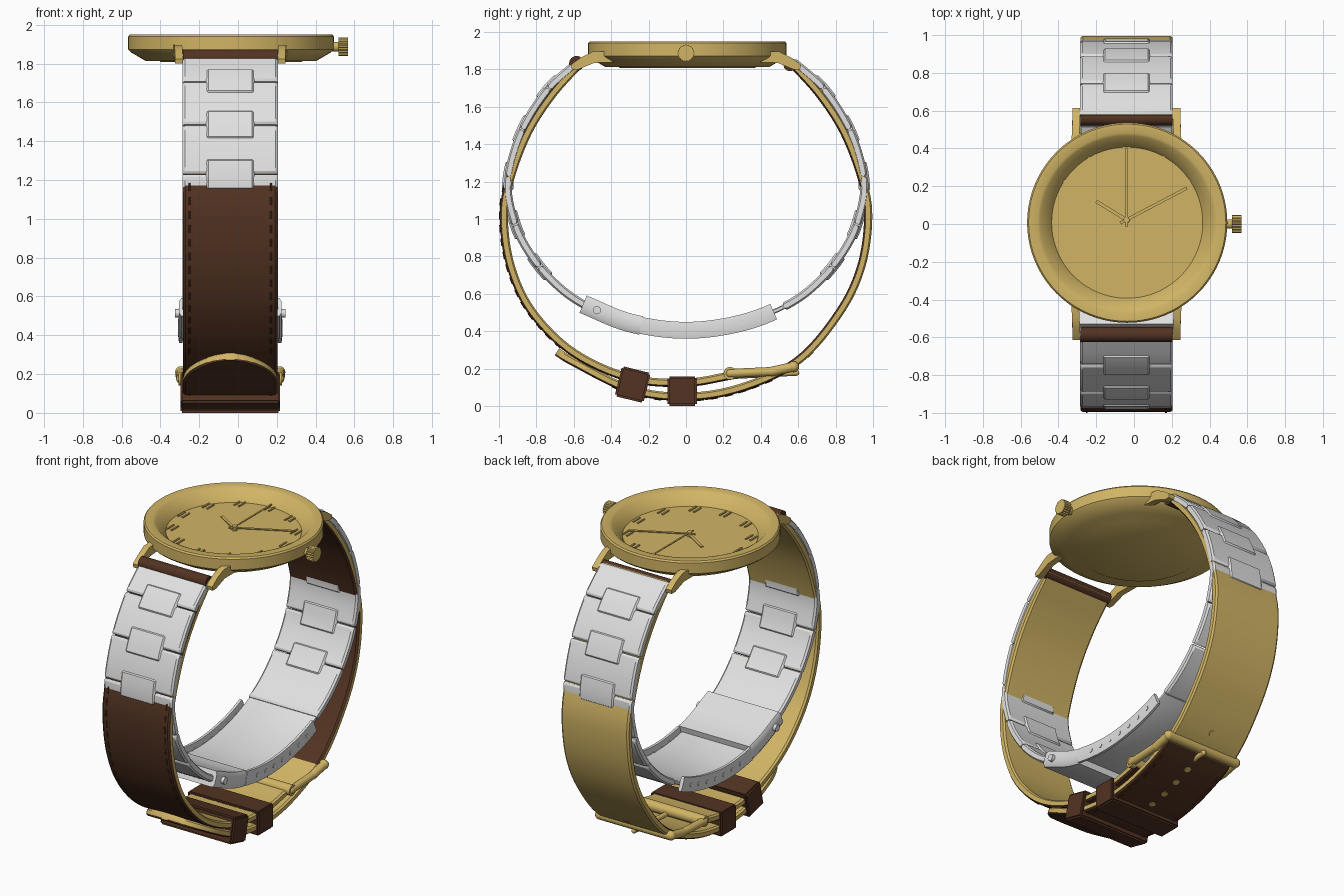
import bpy, bmesh, math
from mathutils import Vector, Matrix

if "Cube" in bpy.data.objects:
    bpy.data.objects.remove(bpy.data.objects["Cube"])

def material(name, rgb):
    m = bpy.data.materials.new(name)
    m.diffuse_color = (*rgb, 1)
    m.use_nodes = True
    m.node_tree.nodes["Principled BSDF"].inputs["Base Color"].default_value = m.diffuse_color
    return m

GOLD = material("gold", (0.64, 0.46, 0.13))
BROWN = material("brown leather", (0.085, 0.033, 0.016))
STEEL = material("pale steel", (0.75, 0.75, 0.75))
CX = -0.04            # centre line of the watch; the crown sticks out on +x
V = Vector

def finish(bm, name, *mats):
    bmesh.ops.recalc_face_normals(bm, faces=bm.faces)
    me = bpy.data.meshes.new(name)
    bm.to_mesh(me)
    bm.free()
    for m in mats:
        me.materials.append(m)
    me.shade_smooth()
    me.set_sharp_from_angle(angle=math.radians(32))
    ob = bpy.data.objects.new(name, me)
    bpy.context.collection.objects.link(ob)
    return ob

def spline(pts, n=14):
    """Smooth (y, z) path with running arc length."""
    p = [V(q) for q in pts]
    p = [2 * p[0] - p[1]] + p + [2 * p[-1] - p[-2]]
    out = []
    for i in range(1, len(p) - 2):
        a, b, c, d = p[i - 1:i + 3]
        for k in range(n):
            t = k / n
            out.append(0.5 * (2 * b + (c - a) * t + (2 * a - 5 * b + 4 * c - d) * t * t
                              + (3 * b - a - 3 * c + d) * t ** 3))
    out.append(p[-2])
    arc = [0]
    for a, b in zip(out, out[1:]):
        arc.append(arc[-1] + (b - a).length)
    return out, arc

def at(path, s):
    """Point and outward normal at arc length s."""
    pts, arc = path
    i = max(0, min(len(pts) - 2, sum(a <= s for a in arc) - 1))
    d = pts[i + 1] - pts[i]
    pos = pts[i] + d * ((s - arc[i]) / d.length)
    j, k = max(i - 1, 0), min(i + 2, len(pts) - 1)
    t = (pts[k] - pts[j]).normalized()
    return pos, V((-t.y, t.x))

def arc_at_y(path, y):
    """Arc length on the lower half where the path reaches y."""
    return next(a for p, a in zip(*path) if p.y < 0.9 and p.x <= y)

def band(bm, path, a, b, hw, t, side=1, cx=CX, off=0, mats=(0, 0, 0), n=24, pillow=False):
    """Strip swept along the path; hw is a half width or a function of arc length."""
    ss = [a + (b - a) * i / n for i in range(n + 1)]
    if pillow:
        ss = [a, a + 0.012] + ss[1:-1] + [b - 0.012, b]
    rings = []
    for i, s in enumerate(ss):
        pos, nrm = at(path, s)
        w = hw(s) if callable(hw) else hw
        th = t * 0.55 if pillow and i in (0, len(ss) - 1) else t
        e, c = min(0.012, w * 0.3), th * 0.4
        half = [(-w + e, -th), (-w, -th + c), (-w, th - c), (-w + e, th)]
        prof = half + [(-x, o) for x, o in reversed(half)]
        ring = []
        for x, o in prof:
            q = pos + nrm * (o + off)
            ring.append(bm.verts.new((cx + x, side * q.x, q.y)))
        rings.append(ring)
    kind = [2, 1, 0, 0, 0, 1, 2, 2]
    for r, q in zip(rings, rings[1:]):
        for k in range(8):
            f = bm.faces.new((r[k], r[(k + 1) % 8], q[(k + 1) % 8], q[k]))
            f.material_index = mats[kind[k]]
    for r in (rings[0], rings[-1]):
        bm.faces.new(r).material_index = mats[1]

def rod(bm, a, b, r, seg=16, caps=False):
    a, b = V(a), V(b)
    d = b - a
    m = Matrix.Translation((a + b) / 2) @ d.to_track_quat('Z', 'Y').to_matrix().to_4x4()
    bmesh.ops.create_cone(bm, cap_ends=True, segments=seg, radius1=r, radius2=r, depth=d.length, matrix=m)
    if caps:
        for p in (a, b):
            bmesh.ops.create_uvsphere(bm, u_segments=14, v_segments=8, radius=r, matrix=Matrix.Translation(p))

def box(bm, c, size, rot=None):
    m = Matrix.Translation(c) @ (rot or Matrix()) @ Matrix.Diagonal((*size, 1))
    bmesh.ops.create_cube(bm, size=1, matrix=m)

# --- case with recessed dial, turned from one profile
bm = bmesh.new()
prof = [(0, 1.808), (.36, 1.808), (.37, 1.814), (.44, 1.814), (.515, 1.858), (.53, 1.872), (.53, 1.94),
        (.522, 1.95), (.475, 1.95), (.46, 1.943), (.405, 1.885), (.40, 1.876), (0, 1.876)]
vs = [bm.verts.new((r, 0, z)) for r, z in prof]
es = [bm.edges.new(e) for e in zip(vs, vs[1:])]
bmesh.ops.spin(bm, geom=vs + es, cent=(0, 0, 0), axis=(0, 0, 1), angle=math.tau, steps=80)
bmesh.ops.remove_doubles(bm, verts=bm.verts, dist=1e-4)
bmesh.ops.translate(bm, verts=bm.verts, vec=(CX + .004, .007, 0))
finish(bm, "case", GOLD)

# --- four lugs
bm = bmesh.new()
lug = [(.36, 1.90), (.50, 1.895), (.56, 1.865), (.615, 1.825), (.61, 1.80), (.575, 1.80), (.49, 1.835), (.36, 1.84)]
for sx in (-1, 1):
    for sy in (-1, 1):
        a, b = [[bm.verts.new((CX + sx * (x + .05 * max(0, .56 - y)), sy * y, z)) for y, z in lug]
                for x in (.245, .285)]
        bm.faces.new(a)
        bm.faces.new(b)
        for k in range(8):
            bm.faces.new((a[k], a[k - 1], b[k - 1], b[k]))
finish(bm, "lugs", GOLD)

# --- fluted crown
bm = bmesh.new()
rod(bm, (.48, 0, 1.887), (.53, 0, 1.887), .025)
rod(bm, (.518, 0, 1.887), (.568, 0, 1.887), .047, 40)
big = [v for v in bm.verts if v.co.x > .51 and V((v.co.y, v.co.z - 1.887)).length > .04]
for v in big:
    if int(round(math.atan2(v.co.z - 1.887, v.co.y) / math.tau * 40)) % 2:
        v.co.y *= .88
        v.co.z = 1.887 + (v.co.z - 1.887) * .88
finish(bm, "crown", GOLD)

# --- plain hour markers and hands
bm = bmesh.new()
for h in range(12):
    ang = h * math.tau / 12
    x, y = CX + .365 * math.sin(ang), .02 + .365 * math.cos(ang)
    for dx in (-.016, .016):
        box(bm, (x + dx, y, 1.879), (.01, .07, .008))
finish(bm, "hour_markers", GOLD)
bm = bmesh.new()
for (x, y), w, z in (((-.20, .12), .018, 1.886), ((.28, .19), .016, 1.892), ((-.04, .40), .010, 1.898)):
    d = V((x - CX, y - .022, 0))
    rot = Matrix.Rotation(math.atan2(d.y, d.x), 4, 'Z')
    box(bm, V((CX, .022, z)) + d * .45, (d.length * 1.1, w, .005), rot)
rod(bm, (CX, .022, 1.875), (CX, .022, 1.904), .016)
finish(bm, "hands", GOLD)

# --- leather straps: front one carries the buckle, back one ends in the tail
upper = [(.56, 1.84), (.72, 1.66), (.85, 1.455), (.945, 1.20), (.974, 1.0), (.935, .74), (.82, .5)]
front = spline(upper + [(.6, .285), (.3, .15), (0, .125), (-.25, .165)])
back = spline(upper + [(.6, .245), (.3, .10), (0, .05), (-.3, .09), (-.6, .235), (-.69, .29)])
T = .022
bm = bmesh.new()
band(bm, front, 0, front[1][-1], .243, T, -1, mats=(0, 1, 1), n=80)
finish(bm, "front_strap", BROWN, GOLD)
split, end = arc_at_y(back, .56), back[1][-1]
bm = bmesh.new()
band(bm, back, 0, split, .243, T, mats=(0, 0, 1), n=60)
finish(bm, "back_strap", GOLD, BROWN)
round0 = end - .26
tip = lambda s: .243 * math.sqrt(max(.01, 1 - (max(0, s - round0) / (end - round0)) ** 2))
bm = bmesh.new()
band(bm, back, split, end, tip, T, mats=(0, 1, 1), n=70)
finish(bm, "strap_tail", BROWN, GOLD)

# --- leather rolls at the spring bars
bm = bmesh.new()
rod(bm, (CX - .243, -.585, 1.832), (CX + .243, -.585, 1.832), .04, 24)
rod(bm, (CX - .243, .555, 1.825), (CX + .243, .555, 1.825), .034, 24)
finish(bm, "strap_rolls", BROWN)

# --- stitching along the leather
bm = bmesh.new()
for x in (-.21, .21):
    for i in range(14):
        s = .78 + i * .07
        band(bm, front, s, s + .04, .005, .003, -1, CX + x, T + .001, n=2)
    for i in range(12):
        s = split + .1 + i * .075
        if s < round0:
            band(bm, back, s, s + .04, .005, .003, 1, CX + x, T + .001, n=2)
finish(bm, "stitching", BROWN)

# --- strap hole eyelets
bm = bmesh.new()
for s in [split - .14] + [split + .12 + i * .11 for i in range(5)]:
    p, n = at(back, s)
    q, p = p + n * (T + .003), p
    rod(bm, (CX, p.x, p.y), (CX, q.x, q.y), .02)
finish(bm, "eyelets", GOLD)

# --- keeper loops
for name, y, z, h, tilt in (("fixed_keeper", -.02, .079, .157, 0), ("sliding_keeper", -.285, .115, .165, -.24)):
    bm = bmesh.new()
    box(bm, (CX, y, z), (.515, .158, h), Matrix.Rotation(tilt, 4, 'X'))
    bmesh.ops.bevel(bm, geom=bm.edges[:], offset=.01, segments=2, affect='EDGES')
    finish(bm, name, BROWN)

# --- buckle frame, pin and tongue
bm = bmesh.new()
L, R = CX - .255, CX + .255
for x in (L, R):
    rod(bm, (x, .235, .175), (x, .46, .185), .024, caps=True)
    rod(bm, (x, .46, .185), (x, .575, .21), .026, caps=True)
rod(bm, (L, .575, .21), (R, .575, .21), .03, caps=True)
rod(bm, (L - .012, .235, .175), (R + .012, .235, .175), .034)
rod(bm, (CX, .235, .16), (CX, .59, .178), .016, caps=True)
finish(bm, "buckle", GOLD)

# --- steel bracelet: wide links with raised centre links over each joint
steel = spline([(.57, 1.845), (.74, 1.69), (.882, 1.46), (.952, 1.20), (.922, 1.0), (.85, .84), (.72, .675),
                (.55, .545), (.3, .445), (0, .405), (-.3, .445), (-.55, .545)])
a_end = arc_at_y(steel, .52)
joints = [.0] + [.22 + .262 * i for i in range(5)] + [a_end]
for side, name in ((-1, "front"), (1, "back")):
    bm = bmesh.new()
    for a, b in zip(joints, joints[1:]):
        if b - a > .03:
            band(bm, steel, a + .003, b - .003, .245, .022, side, n=8, pillow=True)
    finish(bm, name + "_bracelet_links", STEEL)
    bm = bmesh.new()
    for s in joints[1:-1]:
        band(bm, steel, s - .08, s + .08, .125, .030, side, n=6, pillow=True)
    finish(bm, name + "_centre_links", STEEL)

# --- folding clasp: sheet, pierced side rails and cover
s1, s2, s3, s4 = [arc_at_y(steel, y) for y in (.52, .47, -.23, -.545)]
bm = bmesh.new()
band(bm, steel, s1, s4, .24, .012)
finish(bm, "clasp_sheet", STEEL)
bm = bmesh.new()
for x in (-.255, .255):
    band(bm, steel, s2, s3, .012, .045, cx=CX + x)
    for i in range(7):
        p, n = at(steel, s2 + .09 + i * .086)
        rod(bm, (CX + x - .015, p.x, p.y), (CX + x + .015, p.x, p.y), .014)
finish(bm, "clasp_rails", STEEL)
bm = bmesh.new()
band(bm, steel, s3, s4, .265, .05, n=10)
p, n = at(steel, s4 - .08)
rod(bm, (CX - .285, p.x, p.y), (CX + .285, p.x, p.y), .022)
finish(bm, "clasp_cover", STEEL)
